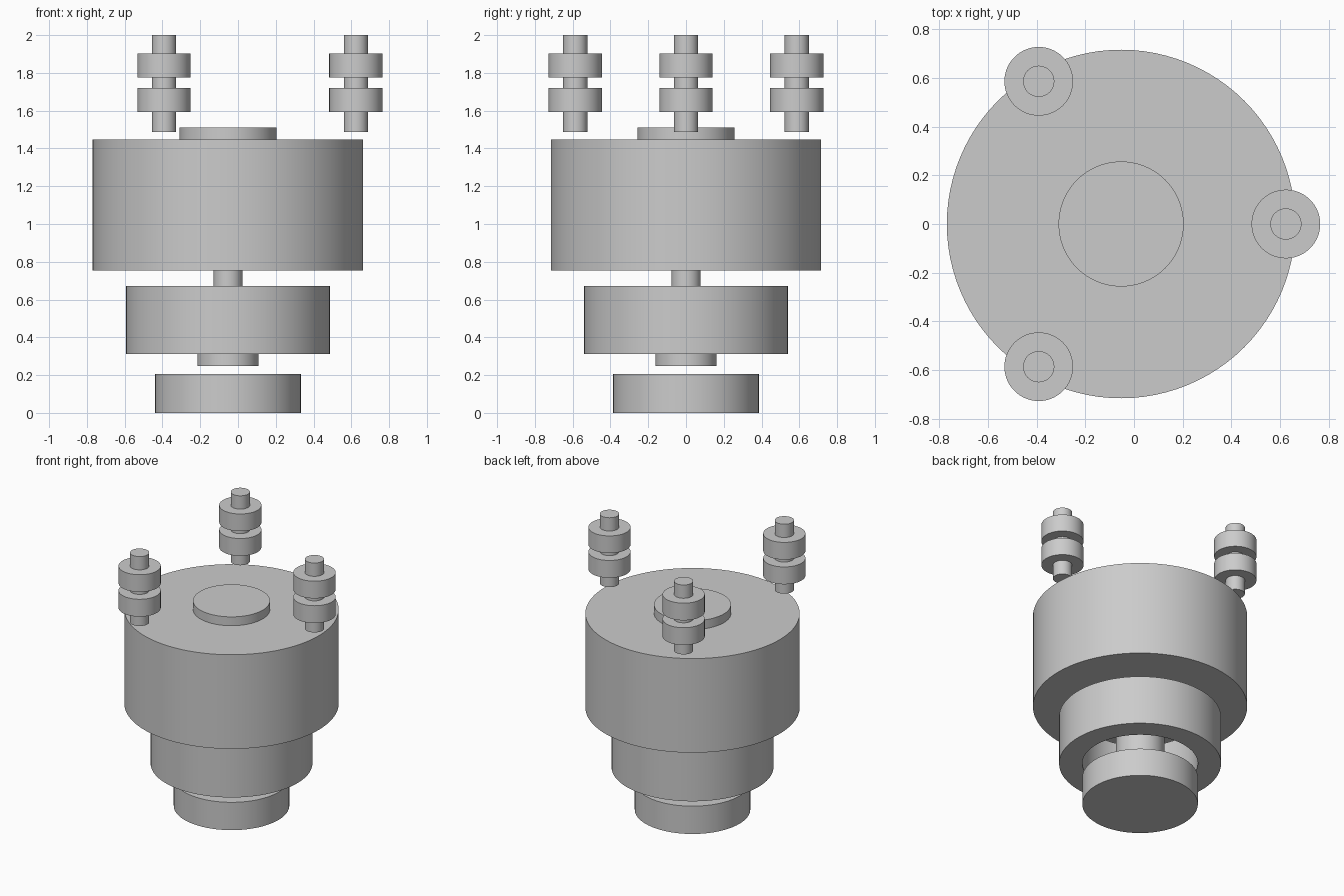
import bpy
import bmesh
from math import cos, sin, tau, radians

if "Cube" in bpy.data.objects:
    bpy.data.objects.remove(bpy.data.objects["Cube"], do_unlink=True)

grey = bpy.data.materials.new("plain grey")
grey.use_nodes = True
COLOUR = (0.6, 0.6, 0.6, 1)
grey.diffuse_color = COLOUR
grey.node_tree.nodes["Principled BSDF"].inputs["Base Color"].default_value = COLOUR

AXIS_X = -0.053
SEGMENTS = 96


def finish(name, bm, x, y):
    bmesh.ops.recalc_face_normals(bm, faces=bm.faces)
    mesh = bpy.data.meshes.new(name)
    bm.to_mesh(mesh)
    bm.free()
    mesh.materials.append(grey)
    obj = bpy.data.objects.new(name, mesh)
    obj.location = (x, y, 0)
    bpy.context.collection.objects.link(obj)
    bpy.ops.object.select_all(action='DESELECT')
    obj.select_set(True)
    bpy.context.view_layer.objects.active = obj
    bpy.ops.object.shade_smooth_by_angle(angle=radians(30))
    return obj


def lathe(name, profile, x=AXIS_X, y=0.0, closed=False):
    """Turn a (radius, height) profile about the upright axis."""
    bm = bmesh.new()
    rings = [[bm.verts.new((r * cos(tau * i / SEGMENTS), r * sin(tau * i / SEGMENTS), z))
              for i in range(SEGMENTS)] for r, z in profile]
    pairs = list(zip(rings, rings[1:]))
    if closed:
        pairs.append((rings[-1], rings[0]))
    else:
        bm.faces.new(rings[0])
        bm.faces.new(rings[-1])
    for a, b in pairs:
        for i in range(SEGMENTS):
            j = (i + 1) % SEGMENTS
            bm.faces.new((a[i], a[j], b[j], b[i]))
    return finish(name, bm, x, y)


def cylinder(name, radius, low, high):
    return lathe(name, [(radius, low), (radius, high)])


# Central stack
cylinder("base_disc", 0.386, 0, 0.205)
cylinder("lower_shaft", 0.162, 0.249, 0.66)
cylinder("upper_shaft", 0.077, 0.6, 0.8)
cylinder("main_drum", 0.716, 0.753, 1.447)
cylinder("top_disc", 0.257, 1.43, 1.512)

# Open sleeve around the lower shaft
lathe("sleeve", [(0.386, 0.313), (0.541, 0.313), (0.541, 0.673), (0.386, 0.673)], closed=True)

# Three collared pins spaced evenly around the drum rim
ROD, COLLAR = 0.064, 0.141
pin_profile = [(ROD, 1.488)]
for low, high in ((1.593, 1.721), (1.775, 1.902)):
    pin_profile += [(ROD, low), (COLLAR, low), (COLLAR, high), (ROD, high)]
pin_profile.append((ROD, 2.0))
for k, side in enumerate(("left", "back_right", "front_right")):
    angle = k * tau / 3
    lathe(side + "_pin", pin_profile, AXIS_X + 0.677 * cos(angle), 0.677 * sin(angle))
